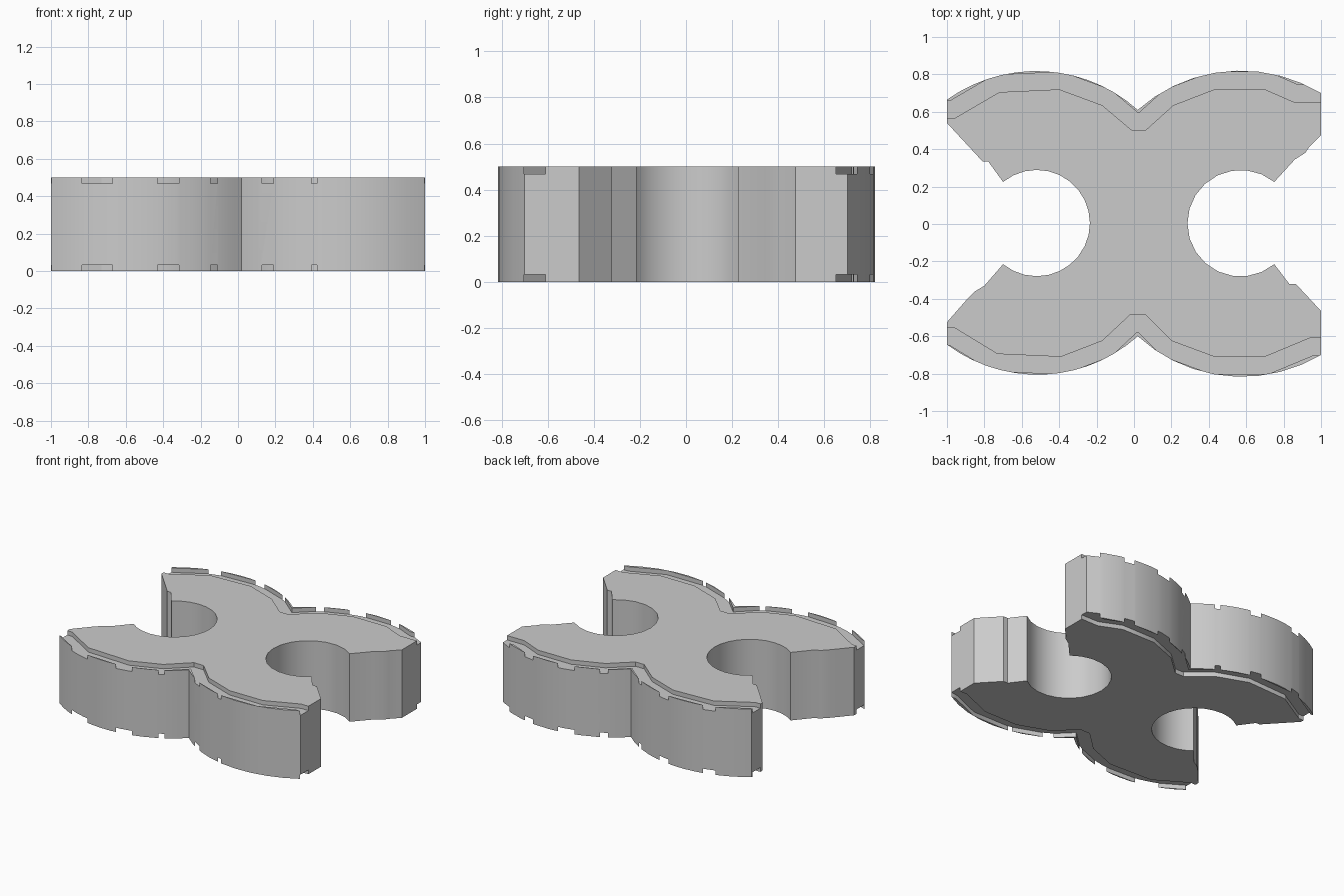
import bpy
import bmesh
import math
from mathutils import Vector

HEIGHT, DEPTH, WIDTH = 0.5, 0.032, 0.092

cube = bpy.data.objects.get("Cube")
if cube:
    bpy.data.objects.remove(cube, do_unlink=True)

grey = bpy.data.materials.new("light grey")
grey.use_nodes = True
tone = (0.6, 0.6, 0.6, 1)
grey.diffuse_color = tone
grey.node_tree.nodes["Principled BSDF"].inputs["Base Color"].default_value = tone


def arc(start, end, centre, steps, sweep):
    """Points from start to end round centre; sweep is +1 or -1."""
    c = Vector(centre)
    a, b = Vector(start) - c, Vector(end) - c
    t0, t1 = math.atan2(a.y, a.x), math.atan2(b.y, b.x)
    turn = sweep * ((sweep * (t1 - t0)) % math.tau)
    points = []
    for i in range(steps + 1):
        f = i / steps
        r = a.length * (1 - f) + b.length * f
        t = t0 + turn * f
        points.append((c.x + r * math.cos(t), c.y + r * math.sin(t)))
    return points


def add_prism(bm, outline, bottom, top):
    base = bm.faces.new([bm.verts.new((p[0], p[1], bottom)) for p in outline])
    extruded = bmesh.ops.extrude_face_region(bm, geom=[base])["geom"]
    moved = [v for v in extruded if isinstance(v, bmesh.types.BMVert)]
    bmesh.ops.translate(bm, verts=moved, vec=(0, 0, top - bottom))


def make_object(name, bm):
    bmesh.ops.recalc_face_normals(bm, faces=bm.faces)
    mesh = bpy.data.meshes.new(name)
    bm.to_mesh(mesh)
    bm.free()
    mesh.materials.append(grey)
    obj = bpy.data.objects.new(name, mesh)
    bpy.context.collection.objects.link(obj)
    return obj


def offset_path(path, distance):
    """Mitred copy of a path, moved to the right of its direction."""
    pts = [Vector(p) for p in path]
    normals = []
    for a, b in zip(pts, pts[1:]):
        d = (b - a).normalized()
        normals.append(Vector((d.y, -d.x)))
    result = []
    for i, p in enumerate(pts):
        n0, n1 = normals[max(i - 1, 0)], normals[min(i, len(normals) - 1)]
        result.append(p + (n0 + n1) * (distance / (1 + n0.dot(n1))))
    return result


# Body outline, anticlockwise from the front left corner of the plan
outline = arc((-1, -.645), (.02, -.60), (-.5, 0), 14, 1)
outline += arc((.02, -.60), (1, -.70), (.55, .01), 9, 1)[1:]
outline += [(1, -.465), (.865, -.32), (.83, -.32)]
outline += arc((.75, -.215), (.75, .225), (.57, .003), 16, -1)
outline += [(.86, .345), (.915, .38), (.935, .41), (1, .475)]
outline += arc((1, .70), (.02, .61), (.55, -.01), 9, 1)
outline += arc((.02, .61), (-1, .665), (-.5, 0), 14, 1)[1:]
outline += [(-1, .54), (-.81, .335), (-.78, .335)]
outline += arc((-.7, .225), (-.7, -.215), (-.52, .005), 20, -1)
outline += [(-.8, -.33), (-.85, -.36), (-.895, -.405), (-1, -.525)]

bm = bmesh.new()
add_prism(bm, outline, 0, HEIGHT)
body = make_object("cross_body", bm)

# Inner edges of the channels along the front and back lobes
front_path = [(-1.1, -.555), (-.96, -.555), (-.73, -.695), (-.39, -.71),
              (-.17, -.625), (-.02, -.485), (.06, -.485), (.2, -.625),
              (.43, -.71), (.7, -.71), (.94, -.61), (1.1, -.61)]
back_path = [(1.1, .65), (.86, .65), (.7, .72), (.43, .72), (.21, .635),
             (.06, .5), (-.01, .5), (-.17, .635), (-.4, .72),
             (-.72, .705), (-.96, .565), (-1.1, .565)]

# Channels cut into both the top and the underside
bm = bmesh.new()
for path in (front_path, back_path):
    strip = path + offset_path(path, WIDTH)[::-1]
    add_prism(bm, strip, HEIGHT - DEPTH, HEIGHT + 0.1)
    add_prism(bm, strip, -0.1, DEPTH)
cutter = make_object("channel_cutter", bm)
cutter.hide_render = True

cut = body.modifiers.new("channels", "BOOLEAN")
cut.operation = "DIFFERENCE"
cut.solver = "EXACT"
cut.object = cutter
bpy.ops.object.select_all(action="DESELECT")
body.select_set(True)
bpy.context.view_layer.objects.active = body
bpy.ops.object.modifier_apply(modifier=cut.name)
bpy.data.objects.remove(cutter, do_unlink=True)

# Smooth curved walls with crisp rims
bpy.ops.object.shade_smooth_by_angle(angle=math.radians(25))
